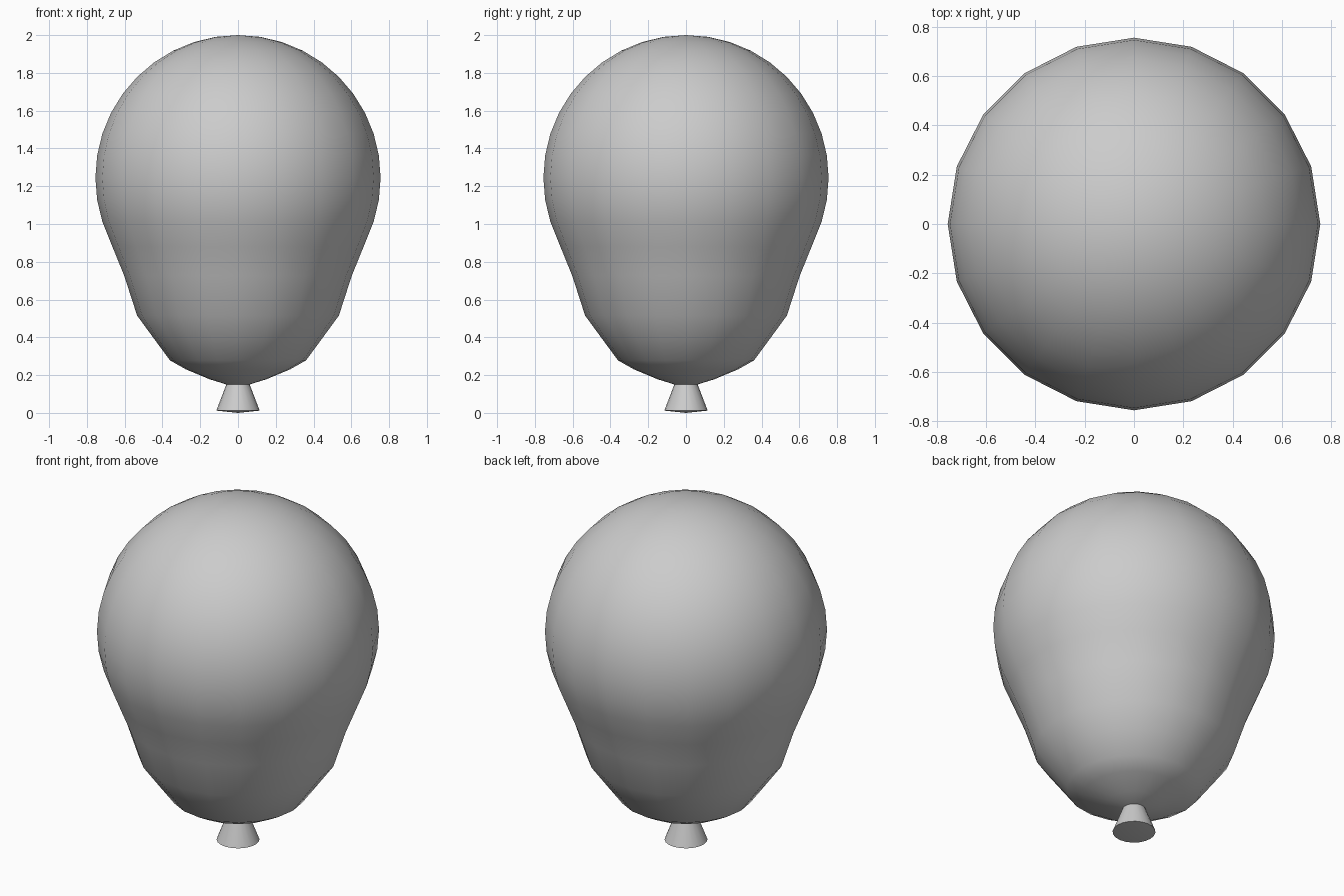
import bpy, bmesh, math

if "Cube" in bpy.data.objects:
    bpy.data.objects.remove(bpy.data.objects["Cube"])

def lathe(name, profile, sides=20):
    # Revolve (radius, z) points around z; radius 0 makes a pole
    bm = bmesh.new()
    rings = []
    for r, z in profile:
        n = 1 if r == 0 else sides
        rings.append([bm.verts.new((r * math.cos(2 * math.pi * i / sides),
                                    r * math.sin(2 * math.pi * i / sides), z))
                      for i in range(n)])
    for a, b in zip(rings, rings[1:]):
        for i in range(sides):
            j = (i + 1) % sides
            loop = [a[i % len(a)], a[j % len(a)], b[j % len(b)], b[i % len(b)]]
            bm.faces.new(list(dict.fromkeys(loop)))
    bmesh.ops.recalc_face_normals(bm, faces=bm.faces)
    mesh = bpy.data.meshes.new(name)
    bm.to_mesh(mesh)
    bm.free()
    obj = bpy.data.objects.new(name, mesh)
    bpy.context.collection.objects.link(obj)
    bpy.ops.object.select_all(action='DESELECT')
    obj.select_set(True)
    bpy.context.view_layer.objects.active = obj
    bpy.ops.object.shade_smooth_by_angle(angle=math.radians(40))
    return obj

# Balloon body: spherical top, tapered lower half
R, CZ = 0.755, 1.245
body = [(0, CZ + R)]
for k in range(1, 13):
    a = math.radians(9 * k)
    body.append((R * math.sin(a), CZ + R * math.cos(a)))
body += [(0.665, 0.88), (0.602, 0.725), (0.534, 0.515), (0.444, 0.392),
         (0.36, 0.278), (0.275, 0.23), (0.15, 0.178), (0.06, 0.15), (0, 0.145)]
lathe("balloon_body", body)

# Flared knot under the body
lathe("balloon_knot", [(0, 0.155), (0.062, 0.15), (0.115, 0.012), (0, 0.0)])
